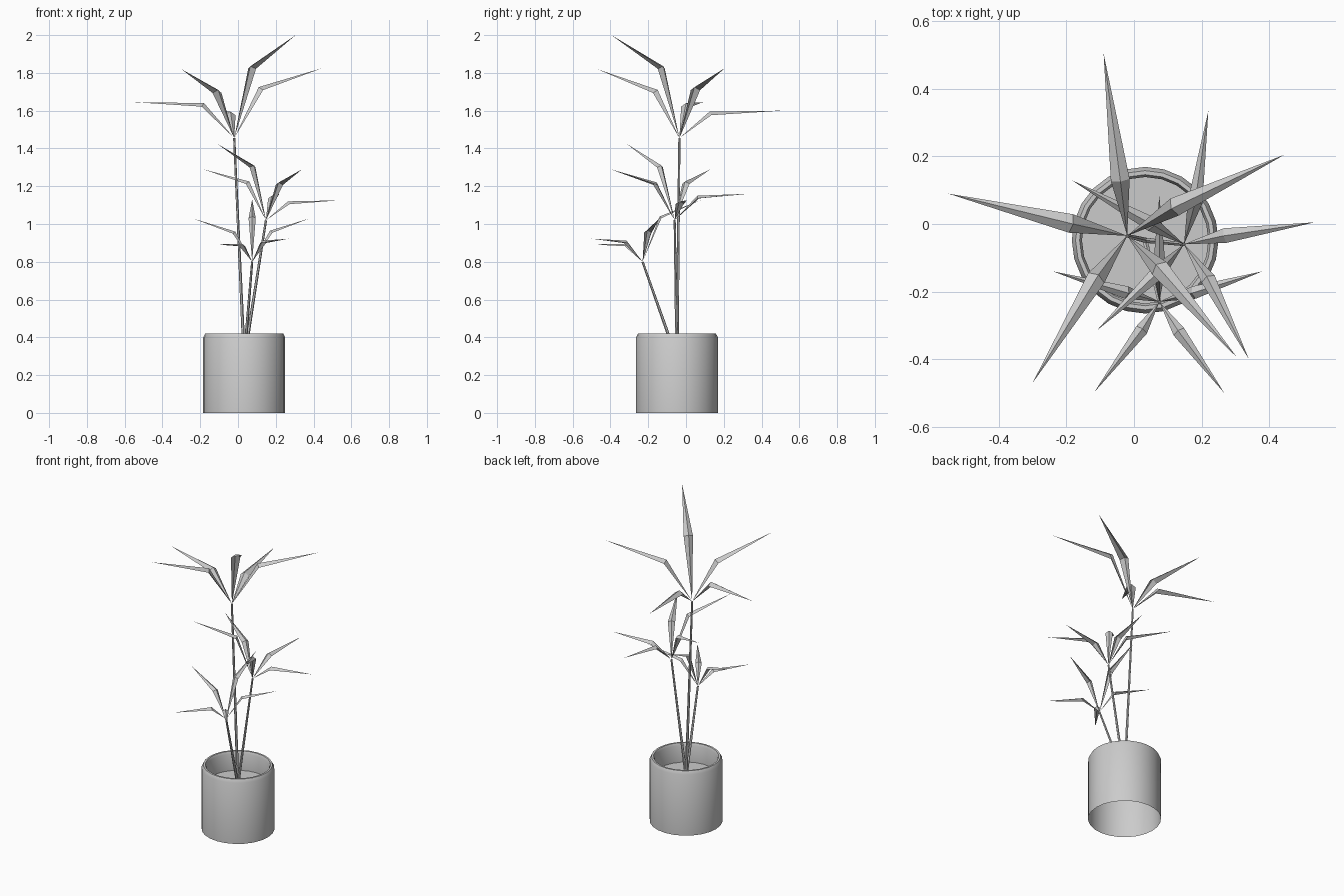
import bpy, bmesh, math
from mathutils import Vector

if "Cube" in bpy.data.objects:
    bpy.data.objects.remove(bpy.data.objects["Cube"])

CX, CY, SOIL = 0.033, -0.048, 0.295


def make_object(name, bm, smooth=False):
    mesh = bpy.data.meshes.new(name)
    bm.to_mesh(mesh)
    bm.free()
    ob = bpy.data.objects.new(name, mesh)
    bpy.context.collection.objects.link(ob)
    if smooth:
        bpy.ops.object.select_all(action='DESELECT')
        ob.select_set(True)
        bpy.context.view_layer.objects.active = ob
        bpy.ops.object.shade_smooth_by_angle(angle=math.radians(35))
    return ob


def lathe(name, profile, sides=24):
    bm = bmesh.new()
    rings = []
    for r, z in profile:
        rings.append([bm.verts.new((CX + r * math.cos(2 * math.pi * i / sides),
                                    CY + r * math.sin(2 * math.pi * i / sides), z))
                      for i in range(sides)])
    for a, b in zip(rings, rings[1:]):
        for i in range(sides):
            j = (i + 1) % sides
            bm.faces.new((a[i], a[j], b[j], b[i]))
    return bm, rings


# Pot wall with bevelled rim, open underneath
bm, _ = lathe("pot", [(0.217, 0), (0.217, 0.4), (0.206, 0.42),
                      (0.194, 0.42), (0.187, 0.405), (0.187, SOIL)])
make_object("pot", bm, True)

# Soil disc
bm, rings = lathe("soil", [(0.187, SOIL)])
bm.faces.new(rings[0])
make_object("soil", bm)


def stem(name, top, r0=0.009, r1=0.006, sides=6):
    base, top = Vector((CX, CY, SOIL - 0.01)), Vector(top)
    bm = bmesh.new()
    bmesh.ops.create_cone(bm, cap_ends=True, segments=sides, radius1=r0,
                          radius2=r1, depth=(top - base).length)
    ob = make_object(name, bm, True)
    ob.location = (base + top) / 2
    ob.rotation_euler = (top - base).to_track_quat('Z', 'Y').to_euler()


def leaf(bm, base, mid, tip, half):
    # bent blade: roof-shaped fold, widest at the bend
    base, mid, tip = Vector(base), Vector(mid), Vector(tip)
    d = tip - base
    side = Vector((-d.y, d.x, 0)).normalized() * half
    normal = d.cross(side).normalized()
    drop = normal * half * 0.7
    b, t, c = bm.verts.new(base), bm.verts.new(tip), bm.verts.new(mid)
    l = bm.verts.new(mid + side - drop)
    r = bm.verts.new(mid - side - drop)
    for f in ((b, c, l), (b, r, c), (l, c, t), (c, r, t)):
        bm.faces.new(f)


# Each plant: stem top, leaf half width, leaves as (bend, tip)
plants = {
    "tall": ((-0.02, -0.035, 1.455), 0.028, [
        ((-0.18, 0.0, 1.64), (-0.55, 0.09, 1.645)),
        ((-0.105, -0.15, 1.71), (-0.30, -0.47, 1.82)),
        ((0.065, -0.12, 1.835), (0.305, -0.395, 2.0)),
        ((0.11, 0.045, 1.725), (0.445, 0.205, 1.825)),
        ((-0.04, 0.125, 1.595), (-0.09, 0.505, 1.60))]),
    "middle": ((0.148, -0.06, 1.02), 0.022, [
        ((0.085, -0.13, 1.31), (-0.11, -0.315, 1.425)),
        ((0.215, -0.155, 1.22), (0.34, -0.40, 1.29)),
        ((0.06, -0.005, 1.225), (-0.185, 0.13, 1.29)),
        ((0.265, -0.035, 1.12), (0.535, 0.005, 1.125)),
        ((0.18, 0.06, 1.15), (0.22, 0.335, 1.16))]),
    "short": ((0.075, -0.23, 0.80), 0.019, [
        ((-0.015, -0.205, 0.96), (-0.24, -0.14, 1.03)),
        ((0.17, -0.205, 0.965), (0.38, -0.14, 1.03)),
        ((0.025, -0.31, 0.895), (-0.117, -0.497, 0.892)),
        ((0.13, -0.315, 0.912), (0.267, -0.50, 0.922)),
        ((0.075, -0.14, 1.04), (0.075, 0.085, 1.13))]),
}

for name, (top, half, leaves) in plants.items():
    stem(name + "_stem", top)
    bm = bmesh.new()
    for mid, tip in leaves:
        leaf(bm, top, mid, tip, half)
    make_object(name + "_leaves", bm)
